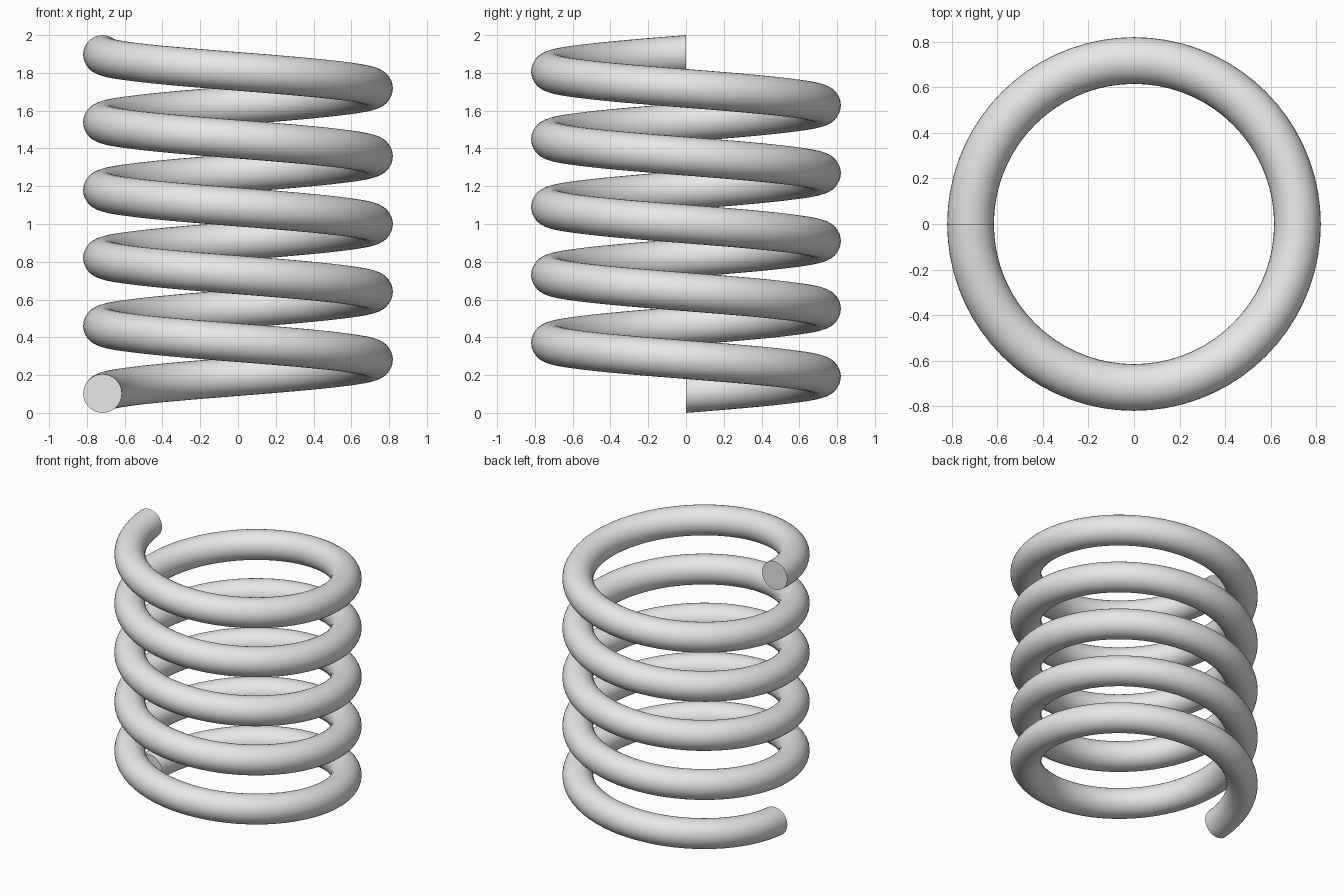
import bpy
import bmesh
from math import pi, radians
from mathutils import Matrix, Vector

cube = bpy.data.objects.get("Cube")
if cube:
    bpy.data.objects.remove(cube, do_unlink=True)

COIL_RADIUS = 0.7175
WIRE_RADIUS = 0.1025
TURNS = 5
STEPS = TURNS * 72
RISE = 2 - 2 * WIRE_RADIUS

# Plain grey material
grey = bpy.data.materials.new("plain grey")
grey.use_nodes = True
colour = (0.8, 0.8, 0.8, 1)
grey.diffuse_color = colour
for node in grey.node_tree.nodes:
    if node.type == "BSDF_PRINCIPLED":
        node.inputs["Base Color"].default_value = colour

# Wire section: an upright circle on the left end of the coil
bm = bmesh.new()
place = Matrix.Translation((-COIL_RADIUS, 0, WIRE_RADIUS)) @ Matrix.Rotation(pi / 2, 4, "X")
bmesh.ops.create_circle(bm, segments=32, radius=WIRE_RADIUS, matrix=place)

# Sweep the section clockwise and upwards into a helix
bmesh.ops.spin(bm, geom=bm.verts[:] + bm.edges[:], cent=(0, 0, 0), axis=(0, 0, 1),
               dvec=Vector((0, 0, RISE / STEPS)), angle=-2 * pi * TURNS, steps=STEPS)

# Flat cut ends
bmesh.ops.holes_fill(bm, edges=[e for e in bm.edges if e.is_boundary], sides=0)
bmesh.ops.recalc_face_normals(bm, faces=bm.faces[:])

mesh = bpy.data.meshes.new("coil_spring")
bm.to_mesh(mesh)
bm.free()
mesh.materials.append(grey)
spring = bpy.data.objects.new("coil_spring", mesh)
bpy.context.collection.objects.link(spring)

# Smooth wire with crisp ends
bpy.ops.object.select_all(action="DESELECT")
spring.select_set(True)
bpy.context.view_layer.objects.active = spring
bpy.ops.object.shade_smooth_by_angle(angle=radians(40))
